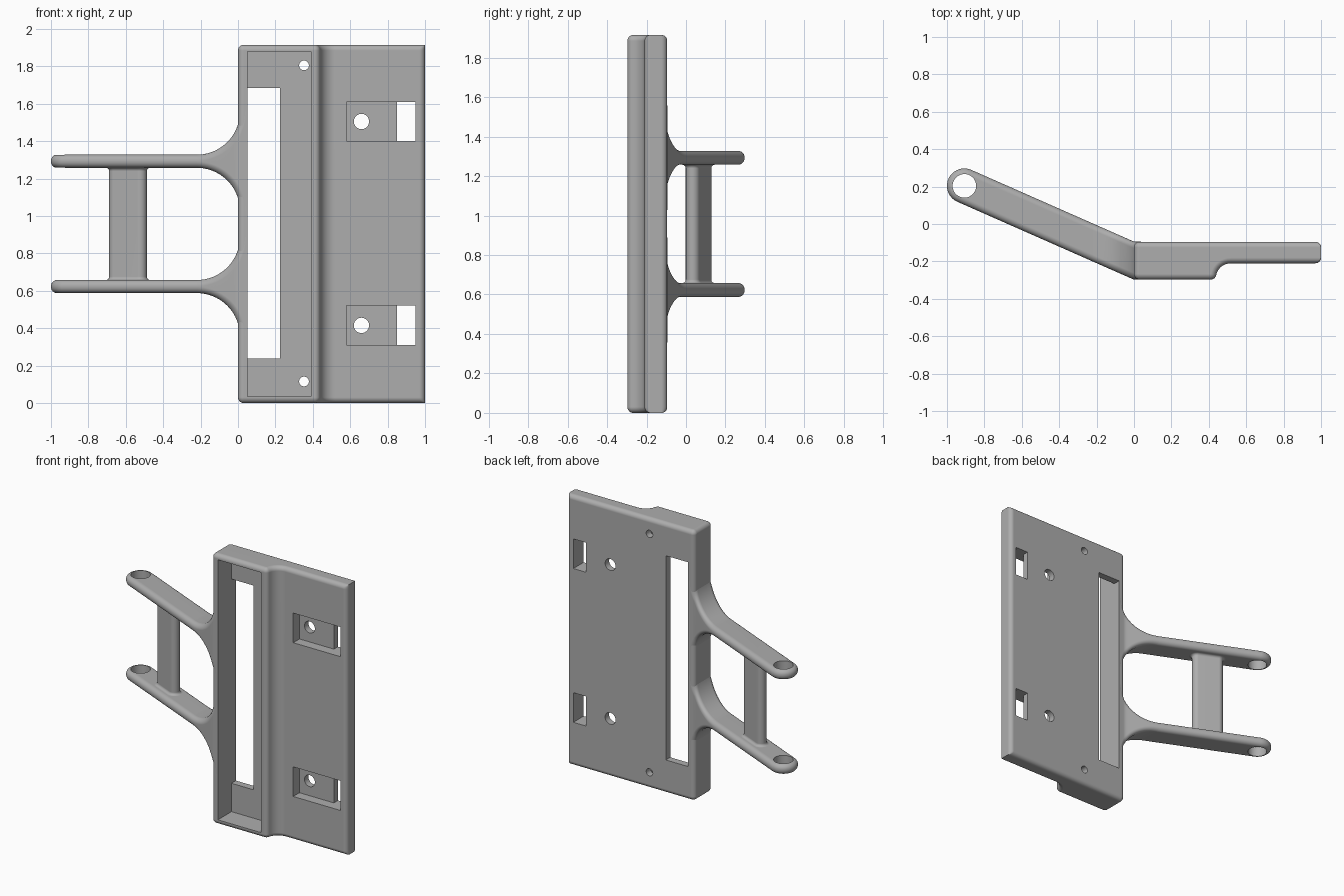
import bpy, bmesh, math
from mathutils import Vector

cube = bpy.data.objects.get("Cube")
if cube:
    bpy.data.objects.remove(cube, do_unlink=True)

H = 1.915                      # plate height
BACK, FRONT, STEP = -0.095, -0.297, -0.21
FILLET = 0.03
SLOPE = -0.441                 # arm slope in plan
TILT = math.atan(SLOPE)
TIP = Vector((-0.907, 0.204))
ARM_R, ARM_H, ARM_EDGE = 0.093, 0.035, 0.033
FLARE_X, FLARE_R = -0.22, 0.23

grey = bpy.data.materials.new("plain_grey")
grey.use_nodes = True
grey.diffuse_color = (0.42, 0.42, 0.42, 1)
grey.node_tree.nodes["Principled BSDF"].inputs["Base Color"].default_value = (0.42, 0.42, 0.42, 1)


def arc(cx, cy, r, a0, a1, n=8):
    angles = [math.radians(a0 + (a1 - a0) * k / n) for k in range(n + 1)]
    return [(cx + r * math.cos(a), cy + r * math.sin(a)) for a in angles]


def loft(name, layers, strip_caps=False):
    """Skin a stack of matching closed loops and cap both ends."""
    bm = bmesh.new()
    rings = [[bm.verts.new(p) for p in layer] for layer in layers]
    n = len(rings[0])
    for a, b in zip(rings, rings[1:]):
        for k in range(n):
            m = (k + 1) % n
            bm.faces.new((a[k], a[m], b[m], b[k]))
    for ring in (rings[0], rings[-1]):
        if strip_caps:
            for k in range(n // 2 - 1):
                bm.faces.new((ring[k], ring[k + 1], ring[n - 2 - k], ring[n - 1 - k]))
        else:
            bm.faces.new(ring)
    bmesh.ops.remove_doubles(bm, verts=bm.verts, dist=1e-5)
    bmesh.ops.recalc_face_normals(bm, faces=bm.faces)
    mesh = bpy.data.meshes.new(name)
    bm.to_mesh(mesh)
    bm.free()
    obj = bpy.data.objects.new(name, mesh)
    bpy.context.collection.objects.link(obj)
    mesh.materials.append(grey)
    return obj


def activate(obj):
    bpy.ops.object.select_all(action='DESELECT')
    obj.select_set(True)
    bpy.context.view_layer.objects.active = obj


def cut(obj, cutter):
    mod = obj.modifiers.new("cut", 'BOOLEAN')
    mod.operation, mod.solver, mod.object = 'DIFFERENCE', 'EXACT', cutter
    activate(obj)
    bpy.ops.object.modifier_apply(modifier=mod.name)
    bpy.data.objects.remove(cutter, do_unlink=True)


def box(x0, x1, y0, y1, z0, z1):
    return loft("cutter", [[(x0, y0, z), (x1, y0, z), (x1, y1, z), (x0, y1, z)] for z in (z0, z1)])


def hole_y(x, z, r):
    ring = arc(x, z, r, 0, 360, 32)[:-1]
    return loft("cutter", [[(a, y, b) for a, b in ring] for y in (-0.5, 0.2)])


def finish(obj):
    activate(obj)
    bpy.ops.object.shade_smooth_by_angle(angle=math.radians(30))
    mod = obj.modifiers.new("even_normals", 'WEIGHTED_NORMAL')
    mod.keep_sharp = True


def rounded_levels(half, r, n=8):
    """(offset, inset) pairs across a thickness with rounded edges."""
    up = [math.radians(90 * k / n) for k in range(n + 1)]
    top = [(half - r + r * math.sin(a), r * (1 - math.cos(a))) for a in up]
    return [(-o, i) for o, i in reversed(top)] + top


# Stepped plate with rounded edges; its far end stays square at the corners
def plate_outline(i):
    r, big = FILLET, 0.08
    cy = FRONT + r
    cx2, cy2 = 0.41, STEP - big
    cx2 += math.sqrt((r + big) ** 2 - (cy2 - cy) ** 2)
    lean = math.degrees(math.atan2(cy2 - cy, cx2 - 0.41))
    pts = arc(r, cy, r - i, 180, 270)
    pts += arc(0.41, cy, r - i, 270, 360 + lean)
    pts += arc(cx2, cy2, big + i, 180 + lean, 90)
    end = arc(1 - r, STEP + r, r - i, 270, 360) + arc(1 - r, BACK - r, r - i, 0, 90)
    pts += [(x + i, y) for x, y in end]
    return pts + arc(r, BACK - r, r - i, 90, 180)


plate = loft("plate", [[(x, y, H / 2 + o) for x, y in plate_outline(i)]
                       for o, i in rounded_levels(H / 2, FILLET)])

# Long recess, its window and its two small holes
cut(plate, box(0.05, 0.39, -0.5, -0.145, 0.036, H - 0.036))
cut(plate, box(0.05, 0.225, -0.4, 0.1, 0.237, 1.685))
for z in (0.115, 1.805):
    cut(plate, hole_y(0.353, z, 0.026))

# Two pockets, each with a slot and a screw hole
for z in (0.415, 1.505):
    cut(plate, box(0.58, 0.95, -0.4, -0.14, z - 0.105, z + 0.105))
    cut(plate, box(0.85, 0.95, -0.3, 0.1, z - 0.105, z + 0.105))
    cut(plate, hole_y(0.66, z, 0.041))
finish(plate)


# Arm: straight bar with a round eye at the tip
def arm_outline(i):
    r = ARM_R - i
    turn = math.degrees(TILT)
    pts = arc(TIP.x, TIP.y, r, 90 + turn, 270 + turn, 32)
    mid = TIP.y + SLOPE * (FLARE_X + 0.002 - TIP.x)
    rise = r / math.cos(TILT)
    return pts + [(FLARE_X + 0.002, mid - rise), (FLARE_X + 0.002, mid + rise)]


# Flare: arm root widening up and down into the plate
def flare_outline(i):
    upper = arc(FLARE_X, ARM_H + FLARE_R, FLARE_R + i, -90, 0, 20)
    return upper + [(x, -z) for x, z in reversed(upper)]


for side, zc in (("lower", H / 2 - 0.335), ("upper", H / 2 + 0.335)):
    arm = loft(side + "_arm", [[(x, y, zc + o) for x, y in arm_outline(i)]
                               for o, i in rounded_levels(ARM_H, ARM_EDGE)])
    eye = arc(TIP.x, TIP.y, 0.063, 0, 360, 48)[:-1]
    cut(arm, loft("cutter", [[(x, y, zc + o) for x, y in eye] for o in (-0.2, 0.2)]))
    finish(arm)

    y0 = TIP.y - SLOPE * TIP.x
    c = math.cos(TILT)
    flare = loft(side + "_arm_flare",
                 [[(x, y0 + SLOPE * min(x, 0) + o / c, zc + z) for x, z in flare_outline(i)]
                  for o, i in rounded_levels(ARM_R, ARM_EDGE)], strip_caps=True)
    finish(flare)


# Crossbar: flattened post between the arms, spreading slightly at its ends
def bar_outline(grow):
    along = Vector((math.cos(TILT), math.sin(TILT))) * 0.071
    mid = Vector((-0.588, TIP.y + SLOPE * (-0.588 - TIP.x)))
    turn = math.degrees(TILT)
    a, b = mid + along, mid - along
    return (arc(a.x, a.y, 0.036 + grow, turn - 90, turn + 90, 16)
            + arc(b.x, b.y, 0.036 + grow, turn + 90, turn + 270, 16))


half = 0.335 - ARM_H
spread = 0.018
ends = [math.radians(15 * k) for k in range(7)]
top = [(half - spread + spread * math.sin(a), spread * (1 - math.cos(a))) for a in ends]
top.append((half + 0.01, spread))
levels = [(-o, g) for o, g in reversed(top)] + top
bar = loft("crossbar", [[(x, y, H / 2 + o) for x, y in bar_outline(g)] for o, g in levels])
finish(bar)
